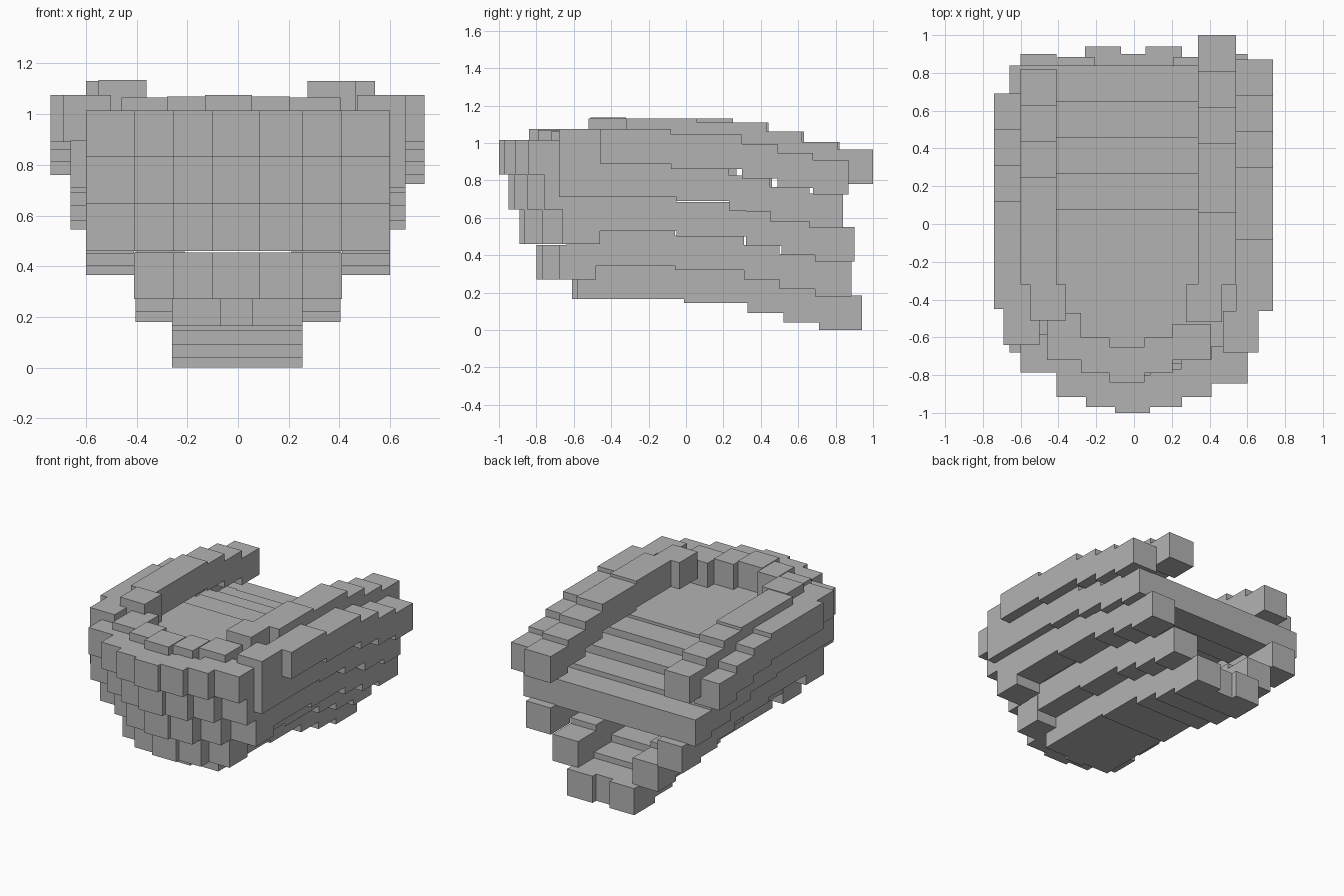
import bpy
import bmesh
from mathutils import Matrix, Vector

cube = bpy.data.objects.get("Cube")
if cube:
    bpy.data.objects.remove(cube)

grey = bpy.data.materials.new("plain grey")
grey.use_nodes = True
tone = (0.45, 0.45, 0.45, 1)
grey.diffuse_color = tone
grey.node_tree.nodes["Principled BSDF"].inputs["Base Color"].default_value = tone

T = 0.185  # thickness of every course


def add_blocks(name, blocks):
    """One object from boxes given as (x0, x1, y0, y1, z0, z1)."""
    bm = bmesh.new()
    for x0, x1, y0, y1, z0, z1 in blocks:
        centre = Vector((x0 + x1, y0 + y1, z0 + z1)) / 2
        size = (abs(x1 - x0), y1 - y0, z1 - z0, 1)
        bmesh.ops.create_cube(bm, size=1, matrix=Matrix.Translation(centre) @ Matrix.Diagonal(size))
    mesh = bpy.data.meshes.new(name)
    bm.to_mesh(mesh)
    bm.free()
    mesh.materials.append(grey)
    obj = bpy.data.objects.new(name, mesh)
    bpy.context.collection.objects.link(obj)


def stepped(x0, x1, breaks, bottoms):
    """A run of blocks from bow to stern, each dropping a little."""
    return [(x0, x1, a, b, z, z + T) for a, b, z in zip(breaks, breaks[1:], bottoms)]


# Hull sides, from the wide upper strake down to the narrow lower one
strakes = {
    "upper": (0.47, 0.66, [-0.68, -0.05, 0.23, 0.45, 0.66, 0.84], [0.71, 0.69, 0.64, 0.58, 0.545]),
    "middle": (0.41, 0.60, [-0.62, -0.05, 0.32, 0.51, 0.69, 0.90], [0.53, 0.50, 0.45, 0.40, 0.365]),
    "lower": (0.21, 0.405, [-0.64, -0.06, 0.31, 0.50, 0.69, 0.885], [0.345, 0.32, 0.27, 0.22, 0.18]),
}
for label, (inner, outer, breaks, bottoms) in strakes.items():
    for side, s in (("left", 1), ("right", -1)):
        add_blocks(f"{label}_strake_{side}", stepped(s * inner, s * outer, breaks, bottoms))

# Gunwales, each with a block turning in toward the bow
drops = [0.89, 0.86, 0.81, 0.76, 0.725]
add_blocks("gunwale_left", stepped(0.54, 0.735, [-0.46, -0.08, 0.30, 0.49, 0.68, 0.87], drops)
           + [(0.47, 0.66, -0.68, -0.46, 0.89, 1.075)])
add_blocks("gunwale_right", stepped(-0.74, -0.55, [-0.45, 0.12, 0.31, 0.50, 0.69], drops)
           + [(-0.69, -0.50, -0.64, -0.45, 0.89, 1.075)])

# Top rails
drops = [0.945, 0.925, 0.875, 0.82, 0.78]
add_blocks("rail_left", stepped(0.34, 0.54, [-0.32, 0.06, 0.43, 0.62, 0.81, 1.0], drops)
           + [(0.275, 0.465, -0.52, -0.32, 0.945, 1.13)])
add_blocks("rail_right", stepped(-0.60, -0.41, [-0.32, 0.25, 0.44, 0.63, 0.82], drops)
           + [(-0.55, -0.36, -0.51, -0.32, 0.945, 1.135)])

# Keel: outer boards reach further back than the middle one
keel = [0.165, 0.145, 0.09, 0.04, 0]
runs = [-0.01, 0.33, 0.52, 0.71]
add_blocks("keel_boards", stepped(-0.26, -0.07, [-0.58] + runs + [0.94], keel)
           + stepped(-0.07, 0.06, [-0.61] + runs + [0.90], keel)
           + stepped(0.06, 0.255, [-0.58] + runs + [0.94], keel))

# Deck planks across the hull
add_blocks("deck", stepped(-0.48, 0.48, [-0.74, 0.08, 0.27, 0.46, 0.65, 0.84],
                           [0.71, 0.69, 0.64, 0.58, 0.545]))

# Bow courses: a rounded row of blocks, set further back lower down
columns = [(-0.10, 0.085), (0.085, 0.255), (0.25, 0.41), (0.41, 0.60)]
courses = {
    "top": (0.83, [-1.0, -0.97, -0.915, -0.845]),
    "second": (0.645, [-0.95, -0.92, -0.85, -0.76]),
    "third": (0.46, [-0.89, -0.865, -0.77, -0.66]),
    "fourth": (0.27, [-0.80, -0.77, -0.68]),
}
for label, (z, fronts) in courses.items():
    blocks = []
    for (x0, x1), y in zip(columns, fronts):
        blocks.append((x0, x1, y, y + 0.2, z, z + T))
        if x0 > 0:
            back = 0.06 if label == "top" and x0 > 0.4 else 0
            blocks.append((-x1, -x0, y + back, y + back + 0.2, z, z + T))
    add_blocks(f"bow_course_{label}", blocks)

# Inner rim above the bow
add_blocks("bow_rim", [(x0, x1, y0, y1, 0.885, z) for x0, x1, y0, y1, z in (
    (-0.46, -0.28, -0.72, -0.47, 1.065),
    (-0.28, -0.13, -0.79, -0.60, 1.07),
    (-0.13, 0.055, -0.84, -0.65, 1.075),
    (0.055, 0.205, -0.79, -0.60, 1.07),
    (0.205, 0.405, -0.72, -0.53, 1.065))])
